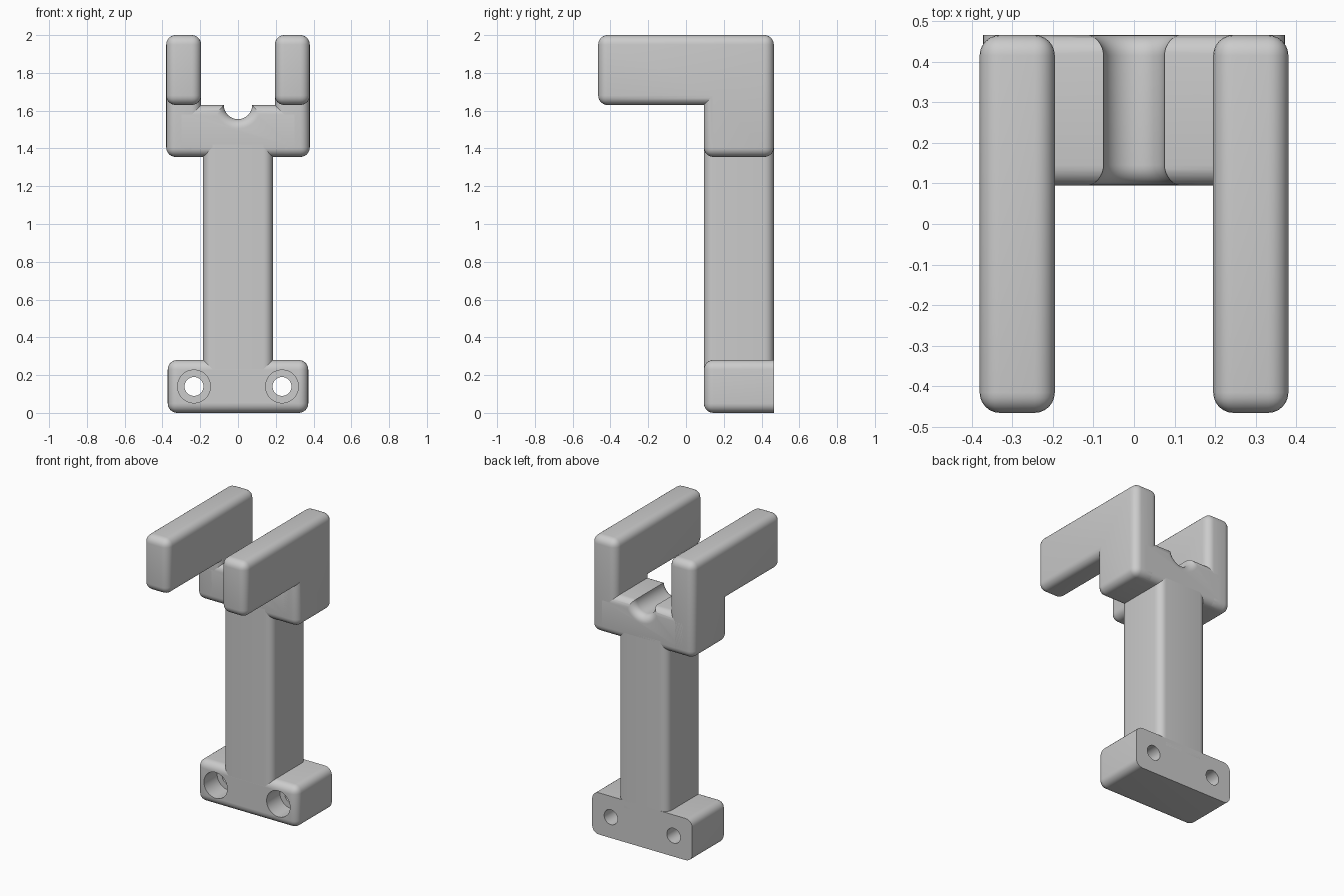
import bpy, bmesh, math
from mathutils import Vector

cube = bpy.data.objects.get("Cube")
if cube:
    bpy.data.objects.remove(cube, do_unlink=True)

grey = bpy.data.materials.new("plain grey")
grey.use_nodes = True
COLOUR = (0.6, 0.6, 0.6, 1)
grey.diffuse_color = COLOUR
grey.node_tree.nodes["Principled BSDF"].inputs["Base Color"].default_value = COLOUR

FRONT, BACK, R = 0.095, 0.465, 0.05


def finish(name, bm):
    bmesh.ops.recalc_face_normals(bm, faces=bm.faces)
    mesh = bpy.data.meshes.new(name)
    bm.to_mesh(mesh)
    bm.free()
    ob = bpy.data.objects.new(name, mesh)
    bpy.context.collection.objects.link(ob)
    mesh.materials.append(grey)
    return ob


def prism(name, x0, x1, outline, rounded=lambda a, b: True):
    """Extrude a y-z outline along x and round the chosen convex edges."""
    bm = bmesh.new()
    face = bm.faces.new([bm.verts.new((x0, y, z)) for y, z in outline])
    out = bmesh.ops.extrude_face_region(bm, geom=[face])["geom"]
    verts = [g for g in out if isinstance(g, bmesh.types.BMVert)]
    bmesh.ops.translate(bm, verts=verts, vec=(x1 - x0, 0, 0))
    bmesh.ops.recalc_face_normals(bm, faces=bm.faces)
    edges = [e for e in bm.edges
             if e.is_convex and rounded(e.verts[0].co, e.verts[1].co)]
    bmesh.ops.bevel(bm, geom=edges, offset=R, segments=6, profile=0.5,
                    affect='EDGES', clamp_overlap=True)
    return finish(name, bm)


def box(name, half_x, z0, z1, rounded):
    return prism(name, -half_x, half_x,
                 [(FRONT, z0), (BACK, z0), (BACK, z1), (FRONT, z1)], rounded)


def lathe_cutter(name, x, z, profile):
    """Turned cutter along y; profile lists (y, radius)."""
    bm = bmesh.new()
    n = 48
    rings = [[bm.verts.new((x + r * math.cos(i * math.tau / n), y,
                            z + r * math.sin(i * math.tau / n)))
              for i in range(n)] for y, r in profile]
    for a, b in zip(rings, rings[1:]):
        for i in range(n):
            j = (i + 1) % n
            bm.faces.new((a[i], a[j], b[j], b[i]))
    bm.faces.new(rings[0])
    bm.faces.new(rings[-1])
    ob = finish(name, bm)
    ob.hide_render = True
    return ob


def cut(target, cutter):
    mod = target.modifiers.new("cut", 'BOOLEAN')
    mod.operation, mod.solver, mod.object = 'DIFFERENCE', 'EXACT', cutter
    bpy.context.view_layer.objects.active = target
    bpy.ops.object.modifier_apply(modifier=mod.name)
    bpy.data.objects.remove(cutter, do_unlink=True)


# Mounting base: flat back, all other edges rounded
base = box("mounting_base", 0.372, 0, 0.28,
           lambda a, b: not (a.y > 0.4 and b.y > 0.4))
for side in (-1, 1):
    cut(base, lathe_cutter("screw_hole_cutter", side * 0.233, 0.14,
                           [(0, 0.087), (FRONT + 0.14, 0.087),
                            (FRONT + 0.14, 0.05), (0.6, 0.05)]))

# Upright column: only the long edges rounded
column = box("column", 0.185, 0.23, 1.42, lambda a, b: abs(a.z - b.z) > 0.1)

# Head block with a flared round groove
head = box("head_block", 0.3, 1.355, 1.63, lambda a, b: abs(a.x - b.x) > 0.1)
steps = [i * math.pi / 16 for i in range(9)]
flare = [(FRONT + R - R * math.cos(t), 0.075 + R - R * math.sin(t)) for t in steps]
back_flare = [(FRONT + BACK - y, r) for y, r in reversed(flare)]
cut(head, lathe_cutter("groove_cutter", 0, 1.63,
                       [(0, 0.075 + R)] + flare + back_flare + [(0.6, 0.075 + R)]))

# Two L-shaped fork arms reaching forward
outline = [(-0.465, 1.63), (FRONT, 1.63), (FRONT, 1.355),
           (BACK, 1.355), (BACK, 2), (-0.465, 2)]
arms = [prism("left_fork_arm", 0.195, 0.38, outline),
        prism("right_fork_arm", -0.38, -0.195, outline)]

# Smooth rounded edges, keep real corners sharp
bpy.ops.object.select_all(action='DESELECT')
for ob in [base, column, head] + arms:
    ob.select_set(True)
bpy.context.view_layer.objects.active = base
bpy.ops.object.shade_smooth_by_angle(angle=math.radians(30))
